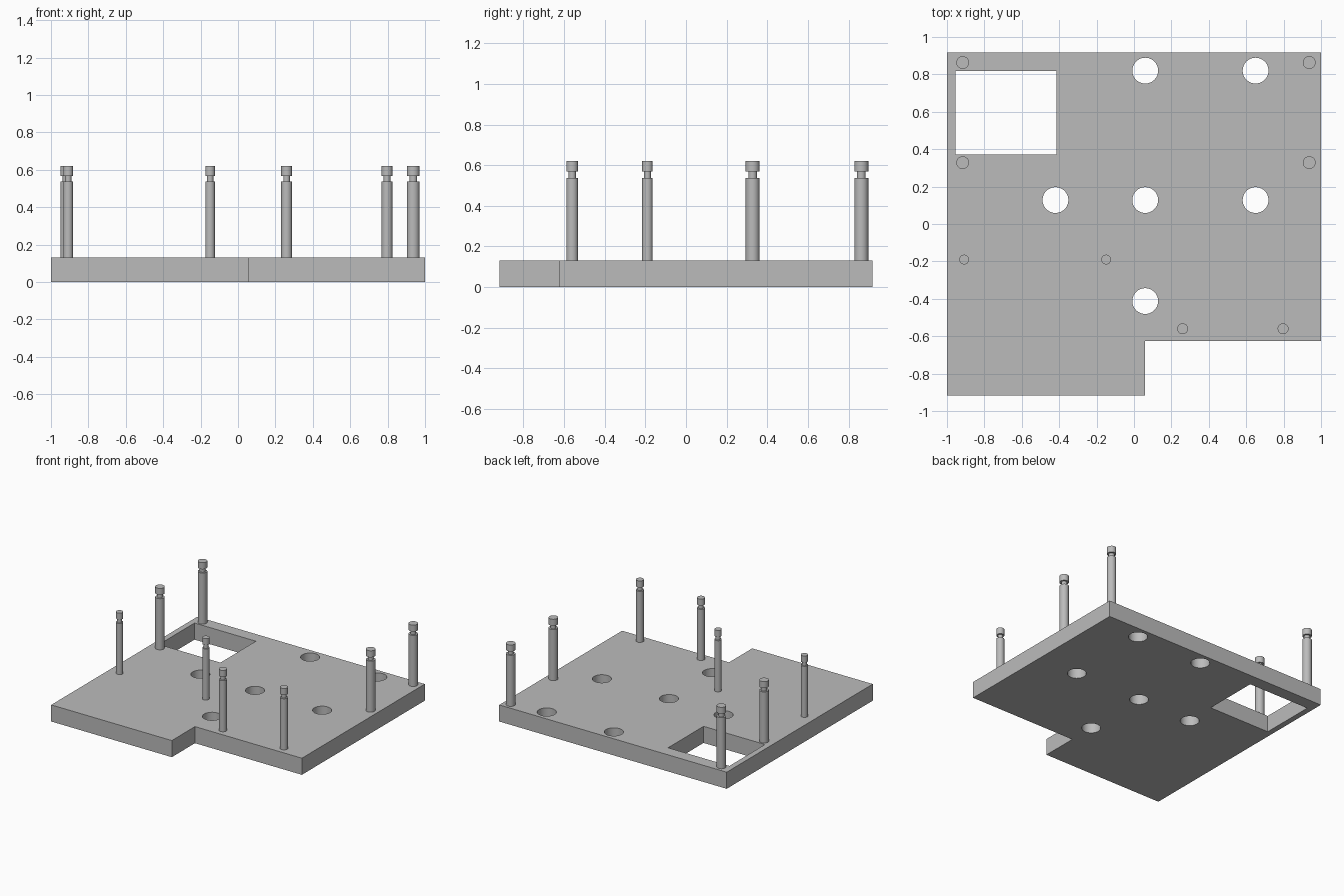
import bpy
import bmesh
from math import cos, sin, pi, radians

cube = bpy.data.objects.get("Cube")
if cube:
    bpy.data.objects.remove(cube, do_unlink=True)

GREY = (0.5, 0.5, 0.5, 1)
grey = bpy.data.materials.new("plain_grey")
grey.use_nodes = True
grey.diffuse_color = GREY
grey.node_tree.nodes["Principled BSDF"].inputs["Base Color"].default_value = GREY

PLATE_TOP = 0.132
SIDES = 48


def add_object(name, bm):
    """Turn a bmesh into a grey object with smooth curved walls and sharp rims."""
    bmesh.ops.remove_doubles(bm, verts=bm.verts, dist=0.0001)
    bmesh.ops.recalc_face_normals(bm, faces=bm.faces)
    mesh = bpy.data.meshes.new(name)
    bm.to_mesh(mesh)
    bm.free()
    mesh.materials.clear()
    mesh.materials.append(grey)
    obj = bpy.data.objects.new(name, mesh)
    bpy.context.collection.objects.link(obj)
    bpy.ops.object.select_all(action='DESELECT')
    obj.select_set(True)
    bpy.context.view_layer.objects.active = obj
    bpy.ops.object.shade_smooth_by_angle(angle=radians(30))
    return obj


def circle(x, y, r):
    return [(x + r * cos(2 * pi * i / SIDES), y + r * sin(2 * pi * i / SIDES))
            for i in range(SIDES)]


def rectangle(x0, y0, x1, y1):
    return [(x0, y0), (x1, y0), (x1, y1), (x0, y1)]


def extruded_plate(name, loops, height):
    """Fill the first loop, leave the others open, and extrude upwards."""
    curve = bpy.data.curves.new(name + "_outline", 'CURVE')
    curve.dimensions = '2D'
    curve.fill_mode = 'BOTH'
    curve.extrude = height / 2
    for loop in loops:
        spline = curve.splines.new('POLY')
        spline.points.add(len(loop) - 1)
        for point, (x, y) in zip(spline.points, loop):
            point.co = (x, y, 0, 1)
        spline.use_cyclic_u = True
    helper = bpy.data.objects.new(name + "_outline", curve)
    bpy.context.collection.objects.link(helper)
    bpy.context.view_layer.update()
    graph = bpy.context.evaluated_depsgraph_get()
    mesh = bpy.data.meshes.new_from_object(helper.evaluated_get(graph))
    bm = bmesh.new()
    bm.from_mesh(mesh)
    bmesh.ops.translate(bm, verts=bm.verts, vec=(0, 0, height / 2))
    bpy.data.objects.remove(helper, do_unlink=True)
    bpy.data.meshes.remove(mesh)
    return add_object(name, bm)


def pin(name, x, y, radius, neck):
    """Round post with a grooved neck below its flat head."""
    profile = [(radius, PLATE_TOP), (radius, 0.538), (neck, 0.538),
               (neck, 0.568), (radius, 0.568), (radius, 0.62)]
    bm = bmesh.new()
    rings = [[bm.verts.new((px, py, z)) for px, py in circle(x, y, r)]
             for r, z in profile]
    for low, high in zip(rings, rings[1:]):
        for i in range(SIDES):
            j = (i + 1) % SIDES
            bm.faces.new((low[i], low[j], high[j], high[i]))
    bm.faces.new(rings[0][::-1])
    bm.faces.new(rings[-1])
    return add_object(name, bm)


# Base plate: notched front corner, rectangular window and six round holes
outline = [(-1, -0.917), (0.06, -0.917), (0.06, -0.626),
           (1, -0.626), (1, 0.917), (-1, 0.917)]
window = rectangle(-0.955, 0.372, -0.415, 0.818)
holes = [(0.06, 0.82), (0.65, 0.82), (-0.42, 0.128),
         (0.06, 0.128), (0.65, 0.128), (0.06, -0.412)]
extruded_plate("base_plate",
               [outline, window] + [circle(x, y, 0.069) for x, y in holes],
               PLATE_TOP)

# Four thick pins at the back
for row, y in (("back", 0.863), ("middle", 0.328)):
    for side, x in (("right", -0.916), ("left", 0.937)):
        pin(f"thick_pin_{row}_{side}", x, y, 0.034, 0.021)

# Four thin pins at the front
for side, x in (("outer", -0.908), ("inner", -0.149)):
    pin(f"thin_pin_right_{side}", x, -0.19, 0.026, 0.017)
for side, x in (("inner", 0.26), ("outer", 0.797)):
    pin(f"thin_pin_left_{side}", x, -0.56, 0.029, 0.018)
